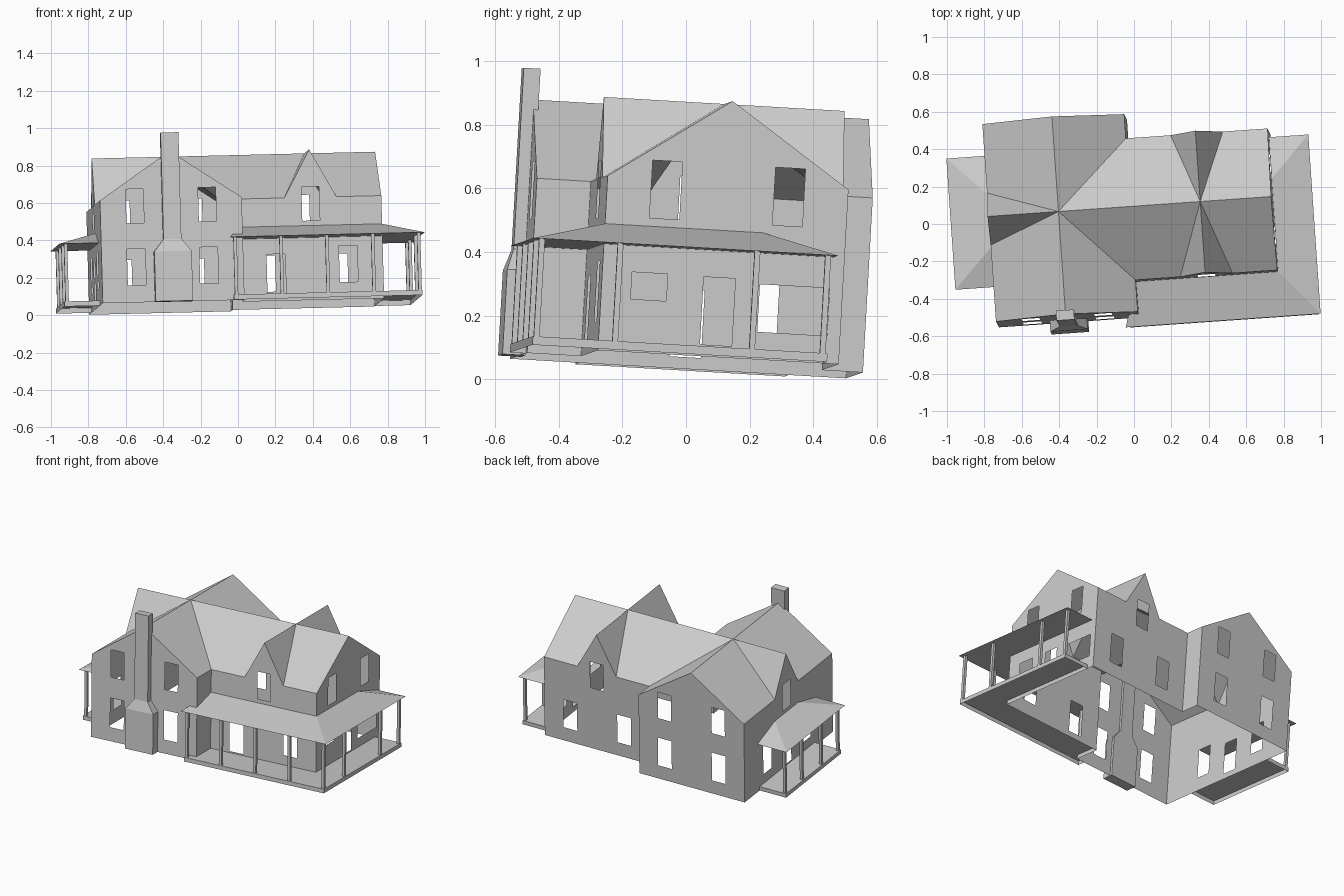
import bpy, bmesh
from mathutils import Matrix, Vector

cube = bpy.data.objects.get("Cube")
if cube:
    bpy.data.objects.remove(cube)

# One plain grey for everything
grey = bpy.data.materials.new("plain grey")
grey.use_nodes = True
GREY = (0.6, 0.6, 0.6, 1)
grey.diffuse_color = GREY
grey.node_tree.nodes["Principled BSDF"].inputs["Base Color"].default_value = GREY

# The whole house leans slightly; local origin is where the main ridges cross
ax = Vector((0.997, 0.07, 0.024)).normalized()
az = ax.cross(Vector((-0.069, 0.996, -0.058))).normalized()
ay = az.cross(ax)
TILT = Matrix.Translation((-0.404, 0.067, 0.847)) @ Matrix((ax, ay, az)).transposed().to_4x4()

BASE, EAVE = -0.807, -0.257      # wall bottom and eave heights
HALF, GABLE = 0.38, 0.14         # half width of wings and of small gables
FRONT, BACK, RIGHT = -0.55, 0.51, 1.14
MID = RIGHT - HALF               # small cross gables
SOFFIT, PORCH_TOP, DECK = -0.472, -0.408, -0.78


def finish(name, bm):
    mesh = bpy.data.meshes.new(name)
    bm.to_mesh(mesh)
    bm.free()
    mesh.materials.append(grey)
    obj = bpy.data.objects.new(name, mesh)
    bpy.context.collection.objects.link(obj)
    obj.matrix_world = TILT
    return obj


def wall(name, origin, along, outline, holes=()):
    """Flat wall with rectangular openings (centre, half width, bottom, top)."""
    bm = bmesh.new()
    d = Vector((*along, 0))
    o = Vector((*origin, 0))
    normal = d.cross(Vector((0, 0, 1)))
    loops = [outline]
    for c, h, lo, hi in holes:
        loops.append([(c - h, lo), (c + h, lo), (c + h, hi), (c - h, hi)])
    edges = []
    for loop in loops:
        vs = [bm.verts.new(o + d * s + Vector((0, 0, w))) for s, w in loop]
        edges += [bm.edges.new((vs[i - 1], vs[i])) for i in range(len(vs))]
    bmesh.ops.triangle_fill(bm, edges=edges, use_beauty=True, normal=normal)
    bm.normal_update()
    bmesh.ops.reverse_faces(bm, faces=[f for f in bm.faces if f.normal.dot(normal) < 0])
    finish(name, bm)


def hull(name, points):
    bm = bmesh.new()
    for p in points:
        bm.verts.new(p)
    bmesh.ops.convex_hull(bm, input=bm.verts)
    bmesh.ops.dissolve_limit(bm, angle_limit=0.01, verts=bm.verts, edges=bm.edges)
    bmesh.ops.recalc_face_normals(bm, faces=bm.faces)
    finish(name, bm)


def deck(name, outline):
    """Porch floor: top and sides, open underneath."""
    bm = bmesh.new()
    top = [bm.verts.new((u, v, DECK)) for u, v in outline]
    low = [bm.verts.new((u, v, BASE)) for u, v in outline]
    bm.faces.new(top)
    for i in range(len(top)):
        bm.faces.new((low[i - 1], low[i], top[i], top[i - 1]))
    finish(name, bm)


def upper(c):
    return (c, 0.047, -0.382, -0.2)


def lower(c):
    return (c, 0.049, -0.715, -0.52)


def door(c):
    return (c, 0.05, -0.77, -0.557)


# Walls
gable_end = [(-HALF, BASE), (HALF, BASE), (HALF, EAVE), (0, 0), (-HALF, EAVE)]


def long_wall(a, b):
    return [(a, BASE), (b, BASE), (b, EAVE), (GABLE, EAVE), (0, 0), (-GABLE, EAVE), (a, EAVE)]


W = 0.194
four = [f(c) for f in (upper, lower) for c in (-W, W)]
wall("wing_front_wall", (0, FRONT), (1, 0), gable_end, four)
wall("wing_back_wall", (0, BACK), (-1, 0), gable_end, four)
wall("main_right_wall", (RIGHT, 0), (0, 1), gable_end,
     [upper(-W), upper(W), door(-0.01), (-0.23, 0.056, -0.64, -0.555), (0.228, 0.11, -0.72, -0.57)])
wall("main_front_wall", (MID, -HALF), (1, 0), long_wall(-HALF, HALF),
     [upper(0), door(-W), lower(W)])
wall("main_back_wall", (MID, HALF), (-1, 0), long_wall(-HALF, HALF),
     [upper(0), lower(-W), lower(W)])
wall("wing_left_wall", (-HALF, 0), (0, -1), long_wall(-BACK, -FRONT),
     [upper(0), door(0), lower(-0.235), lower(0.235)])
for name, a, b in (("front", FRONT, -HALF), ("back", HALF, BACK)):
    wall("wing_right_wall_" + name, (HALF, 0), (0, 1),
         [(a, BASE), (b, BASE), (b, EAVE), (a, EAVE)])

# Main roof: crossing ridges with small gables
bm = bmesh.new()
cross, mid = (0, 0, 0), (MID, 0, 0)
for side, end in ((-1, FRONT), (1, BACK)):
    e, g = side * HALF, side * GABLE
    peak = (MID, e, 0)
    g1, g2 = (MID - GABLE, e, EAVE), (MID + GABLE, e, EAVE)
    for poly in (
        [(-HALF, end, EAVE), (0, end, 0), cross, (-HALF, g, EAVE)],
        [(-HALF, g, EAVE), cross, (-HALF, 0, 0)],
        [(0, end, 0), (HALF, end, EAVE), (HALF, e, EAVE), cross],
        [cross, (HALF, e, EAVE), g1, mid],
        [mid, g1, peak],
        [mid, peak, g2],
        [mid, g2, (RIGHT, e, EAVE), (RIGHT, 0, 0)],
    ):
        bm.faces.new([bm.verts.new(p) for p in poly])
bmesh.ops.remove_doubles(bm, verts=bm.verts, dist=0.0001)
bm.normal_update()
bmesh.ops.reverse_faces(bm, faces=[f for f in bm.faces if f.normal.z < 0])
finish("main_roof", bm)

# Porch roofs with flat soffits
EDGE, OUT, REAR = -0.617, 1.35, 0.345
hull("left_porch_roof",
     [(u, s * 0.352, SOFFIT) for u in (-0.59, -HALF) for s in (-1, 1)]
     + [(-HALF, s * GABLE, PORCH_TOP) for s in (-1, 1)])
hull("front_porch_roof",
     [(0.305, EDGE, SOFFIT), (OUT, EDGE, SOFFIT)]
     + [(u, -HALF, w) for u in (HALF, RIGHT) for w in (SOFFIT, PORCH_TOP)])
hull("right_porch_roof",
     [(OUT, EDGE, SOFFIT), (OUT, REAR, SOFFIT), (RIGHT, REAR, SOFFIT),
      (RIGHT, -HALF, SOFFIT), (RIGHT, -HALF, PORCH_TOP), (RIGHT, 0.12, PORCH_TOP)])

# Porch floors
deck("left_porch_floor", [(-0.57, -0.33), (-HALF, -0.33), (-HALF, 0.33), (-0.57, 0.33)])
deck("wraparound_porch_floor",
     [(0.32, -0.6), (1.33, -0.6), (1.33, 0.33), (RIGHT, 0.33), (RIGHT, -HALF),
      (HALF, -HALF), (HALF, FRONT), (0.32, FRONT)])

# Porch posts
spots = [(0.335 + 0.246 * i, -0.588) for i in range(5)]
spots += [(1.319, v) for v in (-0.34, 0.092, 0.315)]
spots += [(-0.555, v) for v in (-0.317, -0.115, 0.115, 0.317)]
for i, (u, v) in enumerate(spots):
    r = 0.009
    hull("porch_post_%d" % (i + 1),
         [(u + a, v + b, w) for a in (-r, r) for b in (-r, r) for w in (DECK, SOFFIT)])

# Chimney: broad base, sloped shoulders, narrow stack
bm = bmesh.new()
rings = []
for w, h, face in ((BASE, 0.1, -0.608), (-0.54, 0.1, -0.608),
                   (-0.474, 0.048, -0.588), (0.097, 0.048, -0.588)):
    rings.append([bm.verts.new(p) for p in
                  ((-h, face, w), (h, face, w), (h, -0.535, w), (-h, -0.535, w))])
for lo, hi in zip(rings, rings[1:]):
    for i in range(4):
        bm.faces.new((lo[i - 1], lo[i], hi[i], hi[i - 1]))
bm.faces.new(rings[-1])
bm.faces.new(rings[0][::-1])
finish("chimney", bm)
